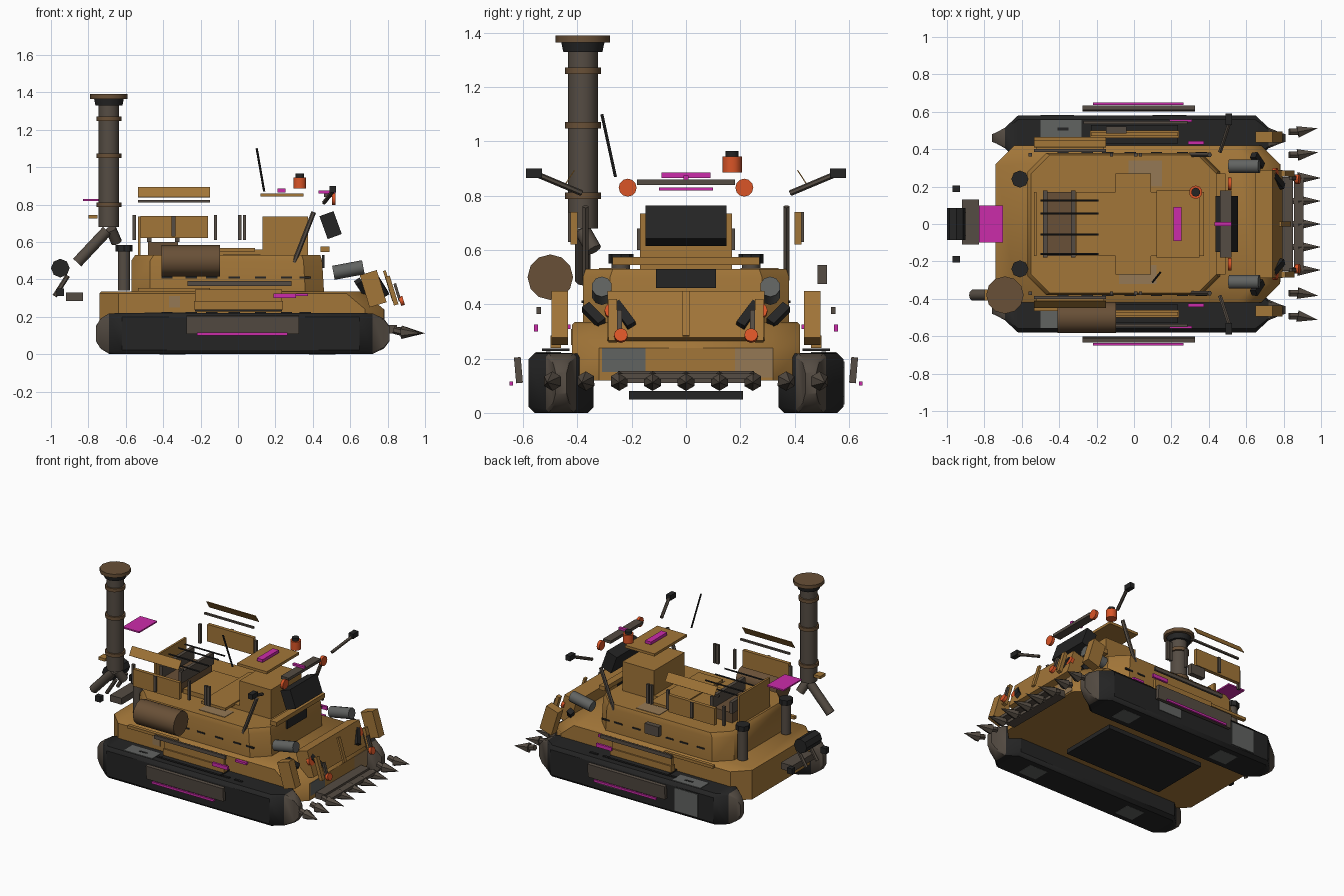
import bpy, bmesh, math
from mathutils import Vector, Matrix

cube = bpy.data.objects.get("Cube")
if cube:
    bpy.data.objects.remove(cube)

def material(name, r, g, b):
    m = bpy.data.materials.new(name)
    m.use_nodes = True
    m.diffuse_color = (r, g, b, 1)
    n = m.node_tree.nodes["Principled BSDF"]
    n.inputs["Base Color"].default_value = (r, g, b, 1)
    n.inputs["Roughness"].default_value = 0.8
    return m

OCHRE = material("ochre paint", .36, .18, .04)
BLACK = material("black rubber", .018, .018, .018)
STEEL = material("brown steel", .09, .072, .056)
RUST = material("rust", .14, .08, .038)
GREY = material("worn grey", .12, .125, .12)
PINK = material("magenta glow", .60, .025, .40)
ORANGE = material("orange lamp", .70, .09, .02)
TAN = material("faded tan", .30, .19, .09)

def finish(bm, name, mats, smooth=False):
    bmesh.ops.recalc_face_normals(bm, faces=bm.faces)
    me = bpy.data.meshes.new(name)
    bm.to_mesh(me)
    bm.free()
    for m in mats:
        me.materials.append(m)
    ob = bpy.data.objects.new(name, me)
    bpy.context.collection.objects.link(ob)
    if smooth:
        bpy.context.view_layer.objects.active = ob
        bpy.ops.object.select_all(action='DESELECT')
        ob.select_set(True)
        bpy.ops.object.shade_smooth_by_angle(angle=math.radians(40))
    return ob

def box(name, mat, x, y, z, tilt=0, roll=0):
    """Box from (min, max) ranges, turned about y by tilt and about x by roll."""
    c = Vector([sum(r) / 2 for r in (x, y, z)])
    size = [abs(r[1] - r[0]) for r in (x, y, z)]
    bm = bmesh.new()
    bmesh.ops.create_cube(bm, size=1)
    bm.transform(Matrix.Translation(c) @ Matrix.Rotation(math.radians(tilt), 4, 'Y')
                 @ Matrix.Rotation(math.radians(roll), 4, 'X') @ Matrix.Diagonal((*size, 1)))
    return finish(bm, name, [mat])

def rod(name, mat, a, b, r1, r2=None, sides=10):
    a, b = Vector(a), Vector(b)
    bm = bmesh.new()
    bmesh.ops.create_cone(bm, cap_ends=True, segments=sides, radius1=r1,
                          radius2=r1 if r2 is None else r2, depth=(b - a).length)
    bm.transform(Matrix.Translation((a + b) / 2) @ (b - a).to_track_quat('Z', 'Y').to_matrix().to_4x4())
    return finish(bm, name, [mat], sides > 6)

def lamp(name, x, y, z, r, rise=0):
    """Thin round lamp facing forward."""
    rod(name, ORANGE, (x - .01, y, z - rise), (x + .01, y, z + rise), r, sides=12)

def loft(name, mats, rings, rule=None):
    bm = bmesh.new()
    loops = [[bm.verts.new(p) for p in ring] for ring in rings]
    n = len(loops[0])
    for lo, hi in zip(loops, loops[1:]):
        for i in range(n):
            j = (i + 1) % n
            bm.faces.new((lo[i], lo[j], hi[j], hi[i]))
    bm.faces.new(loops[0])
    bm.faces.new(loops[-1])
    for f in bm.faces:
        f.material_index = rule(f.calc_center_median()) if rule else 0
    return finish(bm, name, mats, True)

def octagon(x0, x1, y, c, z):
    return [(x0, -y + c, z), (x0 + c, -y, z), (x1 - c, -y, z), (x1, -y + c, z),
            (x1, y - c, z), (x1 - c, y, z), (x0 + c, y, z), (x0, y - c, z)]

def pair(name, mat, x, y, z, tilt=0, roll=0):
    """Box mirrored across y."""
    for side, s in (("left", 1), ("right", -1)):
        box(side + "_" + name, mat, x, (s * y[0], s * y[1]), z, tilt, s * roll)

# Hull, superstructure and belly plate
loft("lower_hull", [OCHRE], [octagon(-.74, .78, .42, .10, .12), octagon(-.74, .78, .42, .10, .24),
                             octagon(-.74, .68, .42, .10, .325), octagon(-.73, .65, .41, .10, .335)])
loft("upper_hull", [OCHRE], [octagon(-.57, .46, .38, .10, .33), octagon(-.57, .45, .38, .10, .50),
                             octagon(-.55, .44, .37, .10, .53)])
box("belly_plate", BLACK, (-.38, .38), (-.21, .21), (.05, .08))

# Track pods: chamfered black ends, then narrow worn noses
def pod_ring(x, w, h, s):
    c = min(w, h) * .2
    return [(x, s * .46 + a, .11 + b) for a, b in
            ((-w, -h + c), (-w + c, -h), (w - c, -h), (w, -h + c),
             (w, h - c), (w - c, h), (-w + c, h), (-w, h - c))]

stations = ((-.76, .02, .04), (-.735, .03, .08), (-.69, .055, .108), (-.62, .12, .11),
            (.65, .12, .11), (.72, .055, .108), (.78, .03, .08), (.81, .02, .04))
for side, s in (("left", 1), ("right", -1)):
    loft(side + "_track", [BLACK, STEEL], [pod_ring(x, w, h, s) for x, w, h in stations],
         lambda p: int(abs(p.x - .015) > .71))
    box(side + "_track_top_patch", GREY, (-.5, -.28), (s * .46, s * .555), (.217, .224))
    for x in (-.42, .38):
        box(side + "_track_bottom_patch", GREY, (x, x + .14), (s * .40, s * .52), (-.001, .004))
box("left_track_rear_patch", GREY, (-.5, -.32), (.577, .584), (.03, .19))
box("left_track_front_patch", GREY, (.1, .28), (.577, .584), (.06, .17))

# Faded paint patches
box("bow_patch_grey", GREY, (.776, .783), (-.31, -.15), (.15, .24))
box("bow_patch_rust", TAN, (.776, .783), (.18, .32), (.13, .24))
box("right_hull_patch", TAN, (-.37, -.31), (-.424, -.417), (.25, .31))
box("deck_patch", TAN, (-.03, .15), (.2, .34), (.526, .533))
box("deck_patch_right", TAN, (-.08, .12), (-.32, -.22), (.526, .533))

# Skirts, rails and side plates
pair("side_skirt", OCHRE, (-.235, .24), (.46, .50), (.24, .285))
pair("skirt_top", OCHRE, (-.23, .235), (.47, .49), (.285, .345))
pair("fender_shelf", BLACK, (-.23, .235), (.43, .53), (.228, .238))
pair("side_rail", STEEL, (-.27, .285), (.535, .55), (.365, .39))
pair("side_plate", STEEL, (-.275, .325), (.605, .63), (.11, .205), roll=-5)
pair("plate_strip", PINK, (-.22, .265), (.637, .65), (.10, .115))
pair("skirt_marker", PINK, (.19, .31), (.545, .56), (.30, .325))
pair("front_marker", PINK, (.29, .375), (.425, .445), (.31, .325))
for x in (-.38, -.25, -.14, -.02, .12, .26, .36):
    pair("hull_slot", BLACK, (x - .03, x + .03), (.376, .385), (.405, .415))
    pair("fender_slot", BLACK, (x - .03, x + .03), (.50, .515), (.22, .226))
box("left_side_box", STEEL, (-.15, -.04), (.485, .52), (.475, .545))

# Cab, roof and windscreen
box("cab", OCHRE, (.13, .375), (-.17, .17), (.53, .735))
box("deck_strip", OCHRE, (-.10, .09), (-.27, .27), (.55, .568))
box("deck_floor", OCHRE, (-.31, .13), (-.17, .17), (.53, .56))
box("roof", OCHRE, (.12, .35), (-.18, .18), (.842, .86))
box("roof_panel", PINK, (.21, .255), (-.09, .09), (.865, .885))
box("windscreen", BLACK, (.455, .535), (-.15, .15), (.625, .755), tilt=-20)
box("light_bar", STEEL, (.46, .52), (-.18, .18), (.84, .86))
box("light_bar_marker", PINK, (.43, .52), (-.01, .01), (.86, .875))
box("bow_vent", BLACK, (.45, .462), (-.11, .11), (.46, .53))
box("vent_hood", OCHRE, (.44, .49), (-.27, .27), (.545, .575))
rod("beacon", ORANGE, (.33, .17, .885), (.33, .17, .945), .036)
rod("beacon_cap", BLACK, (.33, .17, .945), (.33, .17, .965), .024)
rod("antenna", BLACK, (.14, -.26, .87), (.10, -.31, 1.10), .006, sides=6)

# Rear compartment
pair("rear_panel", OCHRE, (-.52, -.16), (.40, .425), (.62, .74))
pair("panel_rib", STEEL, (-.355, -.335), (.425, .435), (.63, .74))
pair("upper_rail", OCHRE, (-.535, -.15), (.427, .431), (.834, .899), roll=33)
pair("middle_rail", STEEL, (-.535, -.15), (.385, .40), (.812, .824))
for x in (-.555, -.12, .01, .035):
    pair("rail_post", STEEL, (x - .009, x + .009), (.362, .38), (.61, .745))
box("rear_wall", OCHRE, (-.535, -.52), (-.17, .17), (.53, .735))
box("rear_bay", RUST, (-.48, -.32), (-.17, .17), (.53, .60))
for x in (-.475, -.325):
    box("bay_frame", STEEL, (x - .012, x + .012), (-.18, .18), (.60, .68))
for y in (-.16, -.055, .055, .125):
    rod("bay_bar", BLACK, (-.50, y, .71), (-.19, y, .71), .006, sides=6)

# Chimney
def stack(name, mat, z0, z1, r1, r2=None):
    rod(name, mat, (-.69, -.38, z0), (-.69, -.38, z1), r1, r2, 12)

stack("chimney_pipe", STEEL, .68, 1.33, .055)
for z in (.80, 1.06, 1.26):
    stack("chimney_ring", RUST, z - .012, z + .012, .066)
stack("chimney_collar", BLACK, 1.33, 1.367, .072, .08)
stack("chimney_cap", RUST, 1.365, 1.39, .10)
box("chimney_bracket", OCHRE, (-.80, -.75), (-.41, -.35), (.725, .745))
rod("exhaust_elbow", STEEL, (-.70, -.38, .66), (-.86, -.38, .49), .03)
rod("exhaust_branch", STEEL, (-.68, -.38, .67), (-.65, -.34, .60), .03)

# Right-side barrel
rod("side_barrel", RUST, (-.41, -.50, .50), (-.095, -.50, .50), .084, sides=12)

# Stern equipment
rod("rear_tank", BLACK, (-.95, -.085, .46), (-.95, .085, .46), .05, sides=8)
box("rear_step", STEEL, (-.92, -.83), (-.11, .13), (.285, .33))
box("rear_plate", PINK, (-.83, -.70), (-.10, .10), (.82, .83))
for s in (1, -1):
    rod("rear_strut", STEEL, (-.98, s * .06, .31), (-.91, s * .06, .42), .013, sides=6)
    box("rear_block", BLACK, (-.97, -.93), (s * .17, s * .205), (.31, .35))
    rod("rear_canister", STEEL, (-.61, s * .24, .34), (-.61, s * .24, .55), .034)
    rod("canister_cap", BLACK, (-.61, s * .24, .55), (-.61, s * .24, .585), .046, sides=8)

# Bow panels, lamps, mirrors and struts
box("bow_panel", OCHRE, (.675, .77), (-.29, .29), (.26, .44), tilt=-17)
box("bow_rib", OCHRE, (.80, .815), (-.013, .013), (.28, .45), tilt=-17)
pair("bow_wing", OCHRE, (.675, .77), (.435, .495), (.26, .44), tilt=-17)
for s in (1, -1):
    box("lamp_panel", OCHRE, (.81, .835), (s * .255, s * .285), (.26, .42), tilt=-17)
    box("lamp_bracket", STEEL, (.845, .86), (s * .235, s * .255), (.28, .38), tilt=-17)
    lamp("bow_lamp", .875, s * .24, .285, .025, .003)
    lamp("side_lamp", .755, s * .27, .375, .03, .003)
    lamp("roof_lamp", .512, s * .215, .83, .033)
    rod("shutter", BLACK, (.79, s * .20, .32), (.74, s * .26, .40), .025, sides=4)
    rod("outer_shutter", BLACK, (.68, s * .31, .33), (.64, s * .37, .39), .025, sides=4)
    rod("headlight", GREY, (.51, s * .31, .435), (.67, s * .31, .465), .038)
    rod("cab_strut", STEEL, (.30, s * .37, .49), (.405, s * .37, .76), .013, sides=6)
    rod("mirror_arm", STEEL, (.46, s * .385, .81), (.51, s * .54, .875), .011, sides=6)
    box("mirror", BLACK, (.49, .525), (s * .53, s * .59), (.865, .90))
    box("fender_panel", OCHRE, (-.535, -.15), (s * .44, s * .465), (.335, .355))

# Bumper and spikes
box("bumper", STEEL, (.78, .85), (-.25, .25), (.11, .155))
box("bumper_lip", STEEL, (.855, .905), (-.25, .25), (.125, .145))
for i in range(-4, 5):
    y = i * .123
    out = .02 * i / 4 if abs(i) > 2 else 0
    rod("bumper_spike", STEEL, (.875, y, .117), (1.0 - abs(out), y + out, .112), .036, 0, sides=6)
    rod("spike_mount", STEEL, (.83, y, .13), (.88, y, .117), .02, sides=6)
